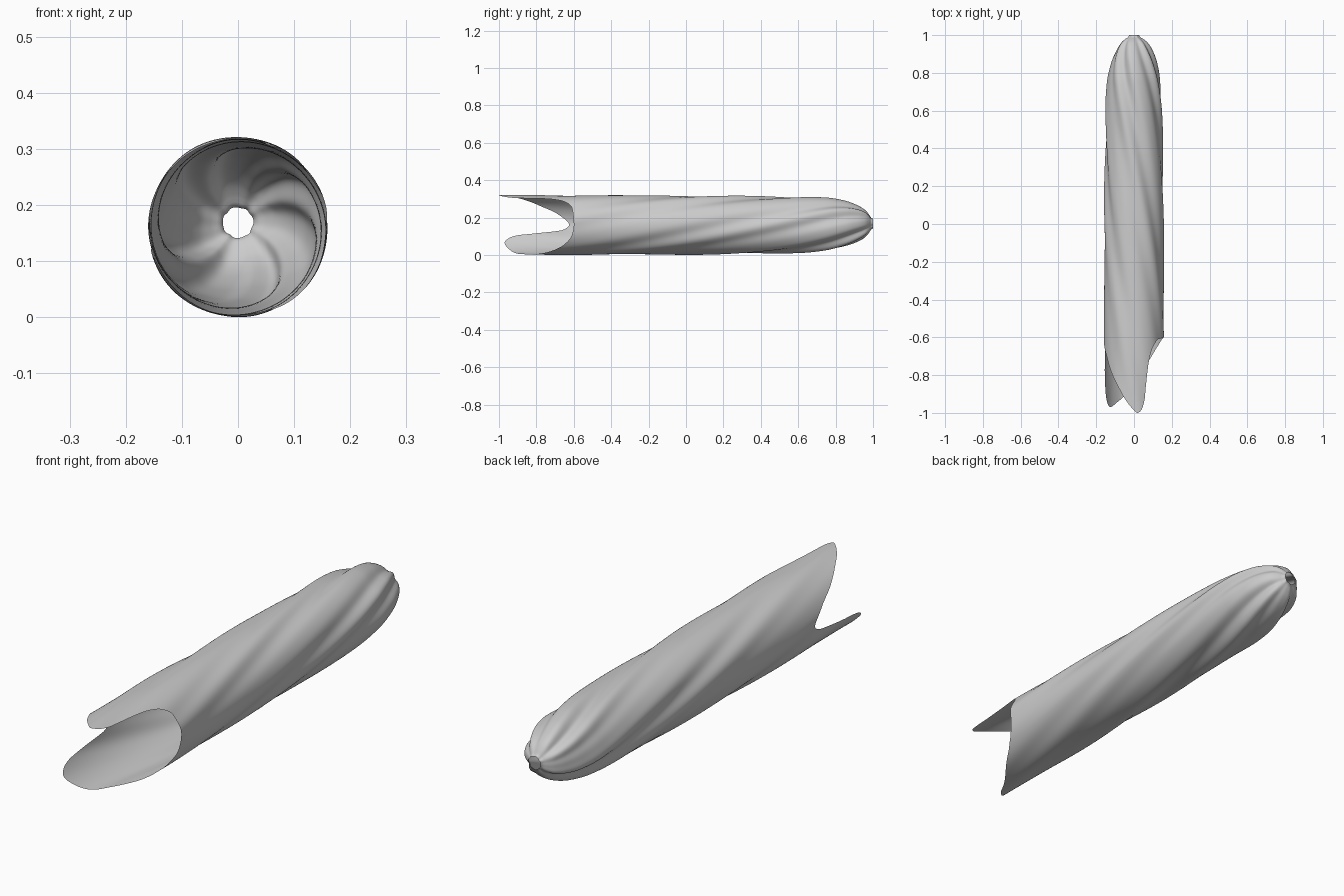
import bpy
from math import sin, cos, pi, radians

if "Cube" in bpy.data.objects:
    bpy.data.objects.remove(bpy.data.objects["Cube"])

NPHI, NLEN = 168, 110
CZ = 0.166


def hermite(pts, x):
    """Smooth curve through (x, value) points with limited slopes."""
    def slope(i):
        if i == 0 or i == len(pts) - 1:
            return 0.0
        a = (pts[i][1] - pts[i-1][1]) / (pts[i][0] - pts[i-1][0])
        b = (pts[i+1][1] - pts[i][1]) / (pts[i+1][0] - pts[i][0])
        return 0.0 if a * b <= 0 else 2 * a * b / (a + b)
    x = min(max(x, pts[0][0]), pts[-1][0])
    for i in range(len(pts) - 1):
        (x0, y0), (x1, y1) = pts[i], pts[i+1]
        if x <= x1:
            h = x1 - x0
            t = (x - x0) / h
            return (y0 * (1 + 2*t) * (1-t)**2 + slope(i) * h * t * (1-t)**2
                    + y1 * t*t * (3 - 2*t) + slope(i+1) * h * t*t * (t-1))


# Torn front rim: angle around the tube (from +x towards +z) -> y
RIM = [(0, -.60), (36, -.61), (51, -.65), (60, -.72), (65, -.82), (69, -.93),
       (76, -.985), (83, -1.0), (92, -.98), (108, -.925), (118, -.88),
       (140, -.78), (160, -.68), (180, -.625), (190, -.66), (196, -.80),
       (200, -.90), (207, -.95), (217, -.97), (235, -.945), (255, -.90),
       (270, -.83), (300, -.72), (320, -.65), (340, -.61), (360, -.60)]
# Radius along the tube
RADIUS = [(-1, .158), (-.6, .159), (-.2, .156), (.2, .153), (.6, .146),
          (.75, .136), (.85, .117), (.92, .092), (.96, .068), (.98, .046),
          (.99, .031), (1.0, .027)]
# Depth of the twisted folds
FOLD = [(-1, .002), (-.5, .003), (0, .005), (.5, .007), (.85, .010),
        (.95, .007), (1.0, .001)]

verts, faces = [], []
for i in range(NPHI):
    a = 2 * pi * i / NPHI
    y0 = hermite(RIM, 360 * i / NPHI)
    for j in range(NLEN + 1):
        s = 1 - (1 - j / NLEN) ** 1.7
        y = y0 + (1 - y0) * s
        twist = 1.5 * y + .5 * max(0, y - .4) ** 2
        u = a - twist
        wave = .75 * sin(7 * u) + .35 * sin(4 * u + 1.0) + .3 * sin(11 * u + 2 + y)
        r = hermite(RADIUS, y) + hermite(FOLD, y) * wave
        lift = .008 * max(0, y) ** 3
        verts.append((r * cos(a), y, CZ + lift + r * sin(a)))

row = NLEN + 1
for i in range(NPHI):
    k = (i + 1) % NPHI
    for j in range(NLEN):
        faces.append((i*row + j, i*row + j + 1, k*row + j + 1, k*row + j))

# Rest exactly on the ground
low = min(v[2] for v in verts)
verts = [(x, y, z - low) for x, y, z in verts]

mesh = bpy.data.meshes.new("twisted_tube")
mesh.from_pydata(verts, [], faces)
mesh.update()
mesh.flip_normals()
# Keep normals pointing outwards
f = mesh.polygons[len(mesh.polygons) // 2]
if f.normal.x * f.center.x + f.normal.z * (f.center.z - CZ) < 0:
    mesh.flip_normals()
tube = bpy.data.objects.new("twisted_tube", mesh)
bpy.context.collection.objects.link(tube)
for p in mesh.polygons:
    p.use_smooth = True
